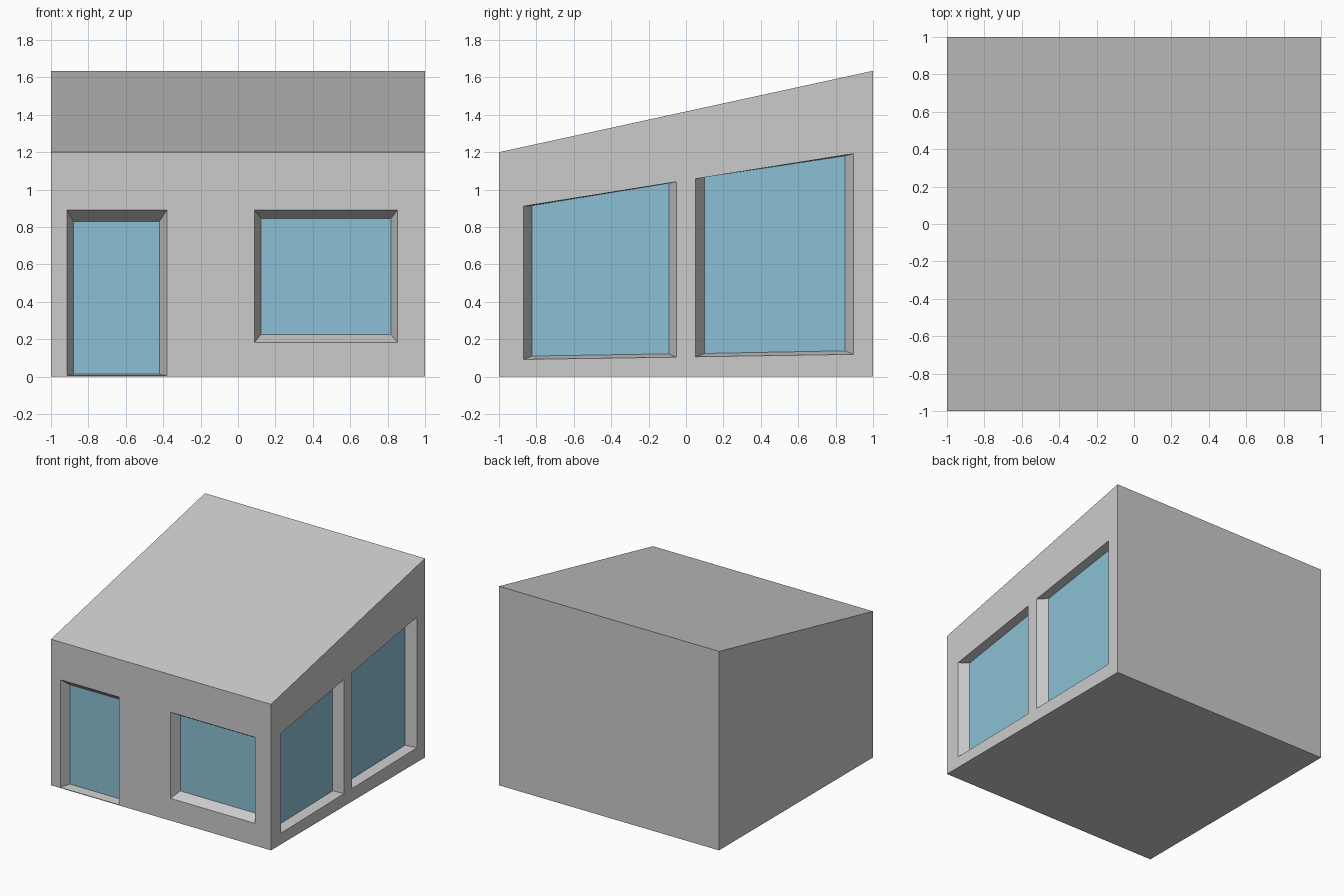
import bpy, bmesh
from mathutils import Vector

if "Cube" in bpy.data.objects:
    bpy.data.objects.remove(bpy.data.objects["Cube"])

DEPTH = 0.075  # how far the glazing sits behind the wall

glass_mat = bpy.data.materials.new("pale_blue_glass")
glass_mat.diffuse_color = (0.26, 0.53, 0.66, 1)
glass_mat.use_nodes = True
glass_mat.node_tree.nodes["Principled BSDF"].inputs["Base Color"].default_value = glass_mat.diffuse_color


def make_object(name, verts, faces):
    mesh = bpy.data.meshes.new(name)
    mesh.from_pydata(verts, [], faces)
    bm = bmesh.new()
    bm.from_mesh(mesh)
    if len(faces) > 1:
        bmesh.ops.recalc_face_normals(bm, faces=bm.faces)
    bm.to_mesh(mesh)
    bm.free()
    obj = bpy.data.objects.new(name, mesh)
    bpy.context.collection.objects.link(obj)
    return obj


def prism(name, a, b):
    """Solid between two matching four-sided loops."""
    sides = [(i, (i + 1) % 4, (i + 1) % 4 + 4, i + 4) for i in range(4)]
    return make_object(name, a + b, [(0, 1, 2, 3), (4, 5, 6, 7)] + sides)


def on_front(p, depth):
    return Vector((p[0], -1 + depth, p[1]))


def on_right(p, depth):
    return Vector((1 - depth, p[0], p[1]))


def rect(x0, x1, z0, z1):
    return [(x0, z0), (x1, z0), (x1, z1), (x0, z1)]


# Wedge-shaped house body with a sloping roof
profile = [(-1, 0), (1, 0), (1, 1.635), (-1, 1.2)]
house = prism("house_body", [(-1, y, z) for y, z in profile],
              [(1, y, z) for y, z in profile])

# Openings: name, wall, outline on the wall, outline of the glass
openings = [
    ("door", on_front, rect(-0.915, -0.38, 0.005, 0.89),
     rect(-0.88, -0.42, 0.013, 0.83)),
    ("front_window", on_front, rect(0.088, 0.853, 0.183, 0.89),
     rect(0.123, 0.817, 0.225, 0.845)),
    ("side_window_front", on_right,
     [(-0.87, 0.092), (-0.05, 0.104), (-0.05, 1.042), (-0.87, 0.911)],
     [(-0.823, 0.11), (-0.092, 0.122), (-0.092, 1.033), (-0.823, 0.914)]),
    ("side_window_back", on_right,
     [(0.052, 0.106), (0.895, 0.119), (0.895, 1.192), (0.052, 1.058)],
     [(0.1, 0.124), (0.85, 0.138), (0.85, 1.18), (0.1, 1.066)]),
]

for name, wall, outer, inner in openings:
    # Tapered cutter, continued a little outside the wall
    a = [wall(p, 0) for p in outer]
    b = [wall(p, DEPTH) for p in inner]
    a = [p + (p - q) * 0.3 for p, q in zip(a, b)]
    cutter = prism(name + "_cutter", a, b)
    cutter.hide_render = True
    mod = house.modifiers.new(name, 'BOOLEAN')
    mod.operation, mod.solver, mod.object = 'DIFFERENCE', 'EXACT', cutter
    bpy.context.view_layer.objects.active = house
    bpy.ops.object.modifier_apply(modifier=mod.name)
    bpy.data.objects.remove(cutter)

    # Glass pane closing the recess
    pane = make_object(name + "_glass", b, [(0, 1, 2, 3)])
    pane.data.materials.append(glass_mat)

# Remove the recess floors, which the panes replace
bm = bmesh.new()
bm.from_mesh(house.data)
level = -1 + DEPTH
floors = [f for f in bm.faces
          if all(abs(v.co.y - level) < 1e-4 for v in f.verts)
          or all(abs(v.co.x + level) < 1e-4 for v in f.verts)]
bmesh.ops.delete(bm, geom=floors, context='FACES')
bm.to_mesh(house.data)
bm.free()
